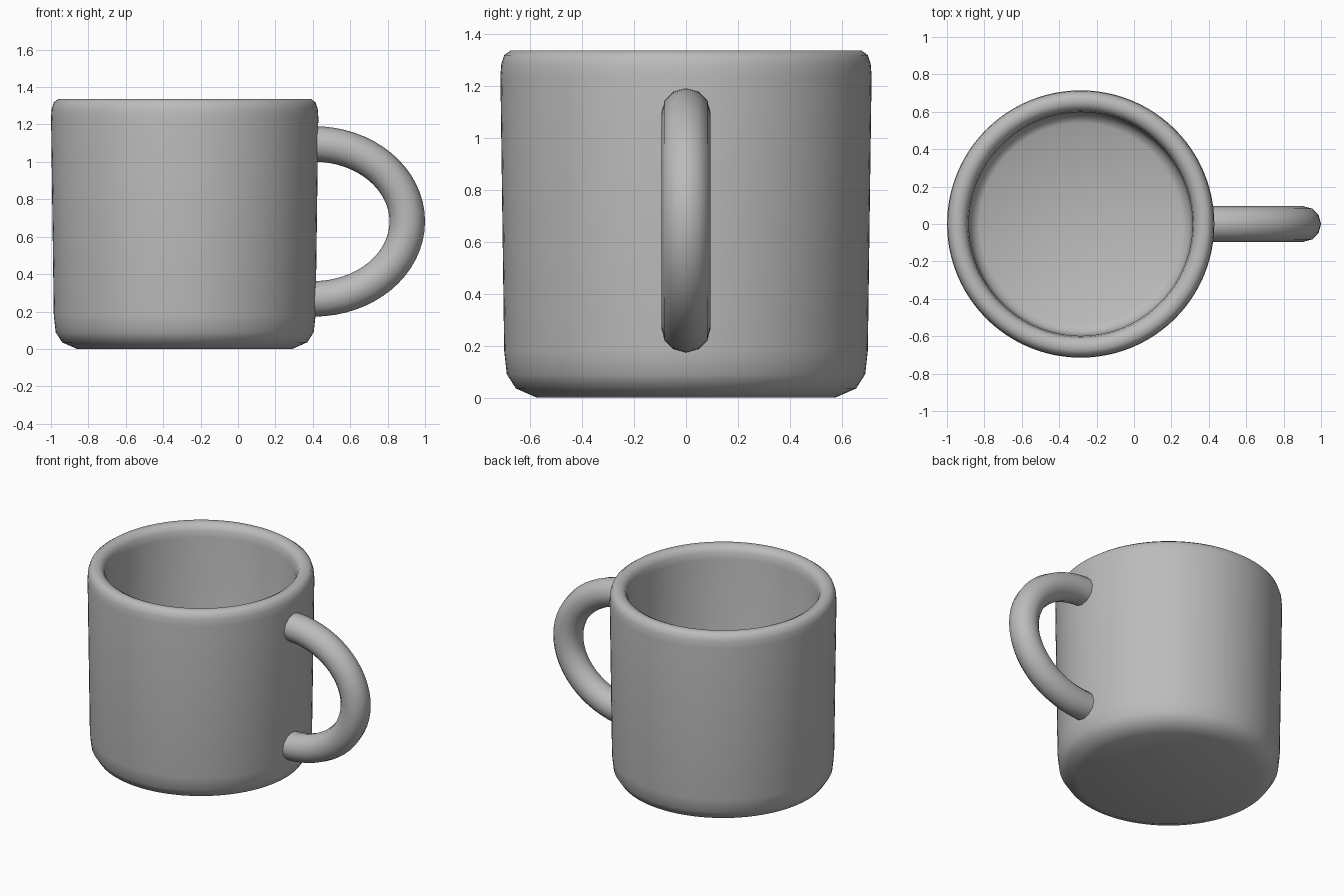
import bpy, bmesh, math

if "Cube" in bpy.data.objects:
    bpy.data.objects.remove(bpy.data.objects["Cube"])

# one plain grey
grey = bpy.data.materials.new("grey ceramic")
grey.diffuse_color = (0.5, 0.5, 0.5, 1)
grey.use_nodes = True
grey.node_tree.nodes["Principled BSDF"].inputs["Base Color"].default_value = grey.diffuse_color

CX = -0.285  # axis of the cup


def make_object(name, bm, angle):
    bmesh.ops.recalc_face_normals(bm, faces=bm.faces)
    mesh = bpy.data.meshes.new(name)
    bm.to_mesh(mesh)
    bm.free()
    mesh.materials.append(grey)
    ob = bpy.data.objects.new(name, mesh)
    bpy.context.collection.objects.link(ob)
    bpy.ops.object.select_all(action='DESELECT')
    ob.select_set(True)
    bpy.context.view_layer.objects.active = ob
    bpy.ops.object.shade_smooth_by_angle(angle=math.radians(angle))
    return ob


# cup body: one lathed profile, outside, rim, inside wall and floor
profile = [(0, 0), (0.575, 0), (0.655, 0.035), (0.69, 0.09), (0.70, 0.18),
           (0.7145, 1.24), (0.711, 1.285), (0.70, 1.318), (0.677, 1.335),
           (0.645, 1.335), (0.62, 1.322), (0.605, 1.295), (0.598, 1.25),
           (0.594, 0.20), (0.58, 0.15), (0.54, 0.125), (0, 0.12)]
bm = bmesh.new()
verts = [bm.verts.new((r, 0, z)) for r, z in profile]
edges = [bm.edges.new(p) for p in zip(verts, verts[1:])]
bmesh.ops.spin(bm, geom=verts + edges, cent=(0, 0, 0), axis=(0, 0, 1),
               angle=math.tau, steps=96)
bmesh.ops.remove_doubles(bm, verts=bm.verts, dist=0.0005)
bmesh.ops.translate(bm, verts=bm.verts, vec=(CX, 0, 0))
make_object("cup_body", bm, 50)

# handle: 12-sided tube swept along a half ellipse, ends sunk in the wall
HX, HZ, A, B, R = 0.405, 0.682, 0.50, 0.414, 0.095
path = [(0.365, HZ + B, math.pi / 2)]
for i in range(33):
    t = math.pi / 2 - math.pi * i / 32
    normal = math.atan2(math.sin(t) / B, math.cos(t) / A)
    path.append((HX + A * math.cos(t), HZ + B * math.sin(t), normal))
path.append((0.365, HZ - B, -math.pi / 2))
bm = bmesh.new()
rings = []
for x, z, n in path:
    ring = []
    for k in range(12):
        a = math.tau * k / 12
        d = R * math.cos(a)
        ring.append(bm.verts.new((x + d * math.cos(n), R * math.sin(a),
                                  z + d * math.sin(n))))
    rings.append(ring)
for r0, r1 in zip(rings, rings[1:]):
    for k in range(12):
        j = (k + 1) % 12
        bm.faces.new((r0[k], r0[j], r1[j], r1[k]))
bm.faces.new(rings[0])
bm.faces.new(rings[-1])
make_object("handle", bm, 50)
